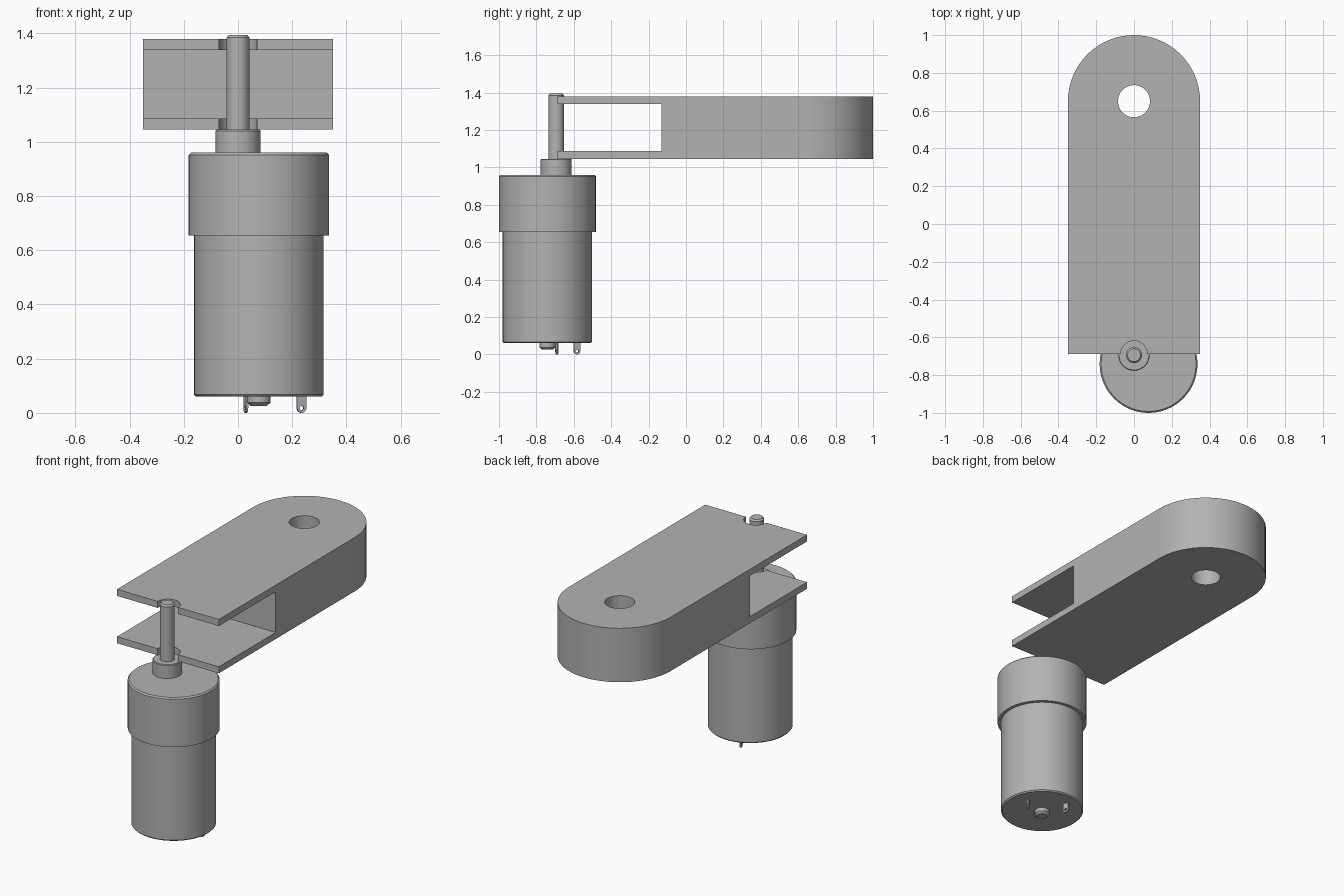
import bpy, bmesh, math
from mathutils import Matrix, Vector

old = bpy.data.objects.get("Cube")
if old:
    bpy.data.objects.remove(old, do_unlink=True)

GREY = (0.45, 0.45, 0.45, 1)
grey = bpy.data.materials.new("plain grey")
grey.use_nodes = True
grey.diffuse_color = GREY
grey.node_tree.nodes["Principled BSDF"].inputs["Base Color"].default_value = GREY


def finish(name, bm):
    bmesh.ops.recalc_face_normals(bm, faces=bm.faces)
    mesh = bpy.data.meshes.new(name)
    bm.to_mesh(mesh)
    bm.free()
    mesh.materials.append(grey)
    obj = bpy.data.objects.new(name, mesh)
    bpy.context.collection.objects.link(obj)
    return obj


def activate(obj):
    bpy.ops.object.select_all(action='DESELECT')
    obj.select_set(True)
    bpy.context.view_layer.objects.active = obj


def smooth(obj):
    activate(obj)
    bpy.ops.object.shade_smooth_by_angle(angle=math.radians(30))


def extrude(name, outline, z0, z1):
    """Solid prism from a flat outline."""
    bm = bmesh.new()
    face = bm.faces.new([bm.verts.new((x, y, z0)) for x, y in outline])
    top = bmesh.ops.extrude_face_region(bm, geom=[face])["geom"]
    bmesh.ops.translate(bm, vec=(0, 0, z1 - z0),
                        verts=[v for v in top if isinstance(v, bmesh.types.BMVert)])
    return finish(name, bm)


def arc(cx, cy, r, a0, a1, steps):
    angles = [math.radians(a0 + (a1 - a0) * i / steps) for i in range(steps + 1)]
    return [(cx + r * math.cos(a), cy + r * math.sin(a)) for a in angles]


def disc(name, cx, cy, r, z0, z1):
    return extrude(name, arc(cx, cy, r, 0, 360, 48)[:-1], z0, z1)


def lathe(name, cx, cy, profile):
    """Turned part from (radius, height) points, capped at both ends."""
    bm = bmesh.new()
    rings = [[bm.verts.new((x, y, z)) for x, y in arc(cx, cy, r, 0, 360, 64)[:-1]]
             for r, z in profile]
    for a, b in zip(rings, rings[1:]):
        for i in range(len(a)):
            j = (i + 1) % len(a)
            bm.faces.new((a[i], a[j], b[j], b[i]))
    bm.faces.new(rings[0])
    bm.faces.new(rings[-1])
    obj = finish(name, bm)
    smooth(obj)
    return obj


def cut(obj, cutter):
    activate(obj)
    mod = obj.modifiers.new("cut", 'BOOLEAN')
    mod.operation = 'DIFFERENCE'
    mod.solver = 'EXACT'
    mod.object = cutter
    bpy.ops.object.modifier_apply(modifier=mod.name)
    bpy.data.objects.remove(cutter, do_unlink=True)


# Arm: rounded bar with a pivot hole, forked end and shaft notches
HALF, END, PIVOT = 0.35, -0.688, 0.65
BASE, TOP = 1.045, 1.38
arm = extrude("arm", [(-HALF, END), (HALF, END)] + arc(0, PIVOT, HALF, 0, 180, 32), BASE, TOP)
cut(arm, disc("pivot_cutter", 0, PIVOT, 0.085, BASE - 0.1, TOP + 0.1))
cut(arm, extrude("fork_cutter", [(-0.5, -0.9), (0.5, -0.9), (0.5, -0.13), (-0.5, -0.13)],
                 BASE + 0.041, TOP - 0.041))
cut(arm, disc("notch_cutter", 0, END, 0.07, BASE - 0.1, TOP + 0.1))
smooth(arm)

# Motor can, gearbox and rear bearing share one axis
MX, MY = 0.077, -0.741
lathe("motor_can", MX, MY, [(0.232, 0.06), (0.239, 0.067), (0.239, 0.655)])
lathe("gearbox", MX, MY, [(0.259, 0.655), (0.259, 0.952), (0.251, 0.96)])
lathe("rear_bearing", MX, MY, [(0.03, 0.026), (0.043, 0.038), (0.043, 0.062)])

# Offset output boss and shaft
SY = -0.694
lathe("output_boss", 0, SY, [(0.083, 0.955), (0.083, 1.041), (0.079, 1.045)])
lathe("output_shaft", 0, SY, [(0.042, 1.04), (0.042, 1.385), (0.034, 1.395)])

# Two radial solder tabs with rounded tips and eyelets
W = 0.018
for name, angle in (("left_terminal", 18), ("rear_terminal", 107)):
    tab = extrude(name, [(W, 0.07), (-W, 0.07)] + arc(0, W, W, 180, 360, 10), -0.004, 0.004)
    cut(tab, disc("eyelet_cutter", 0, W, 0.008, -0.05, 0.05))
    a = math.radians(angle)
    place = Vector((MX + 0.165 * math.cos(a), MY + 0.165 * math.sin(a), 0))
    tab.data.transform(Matrix.Translation(place) @ Matrix.Rotation(a, 4, 'Z')
                       @ Matrix.Rotation(math.pi / 2, 4, 'X'))
    smooth(tab)
